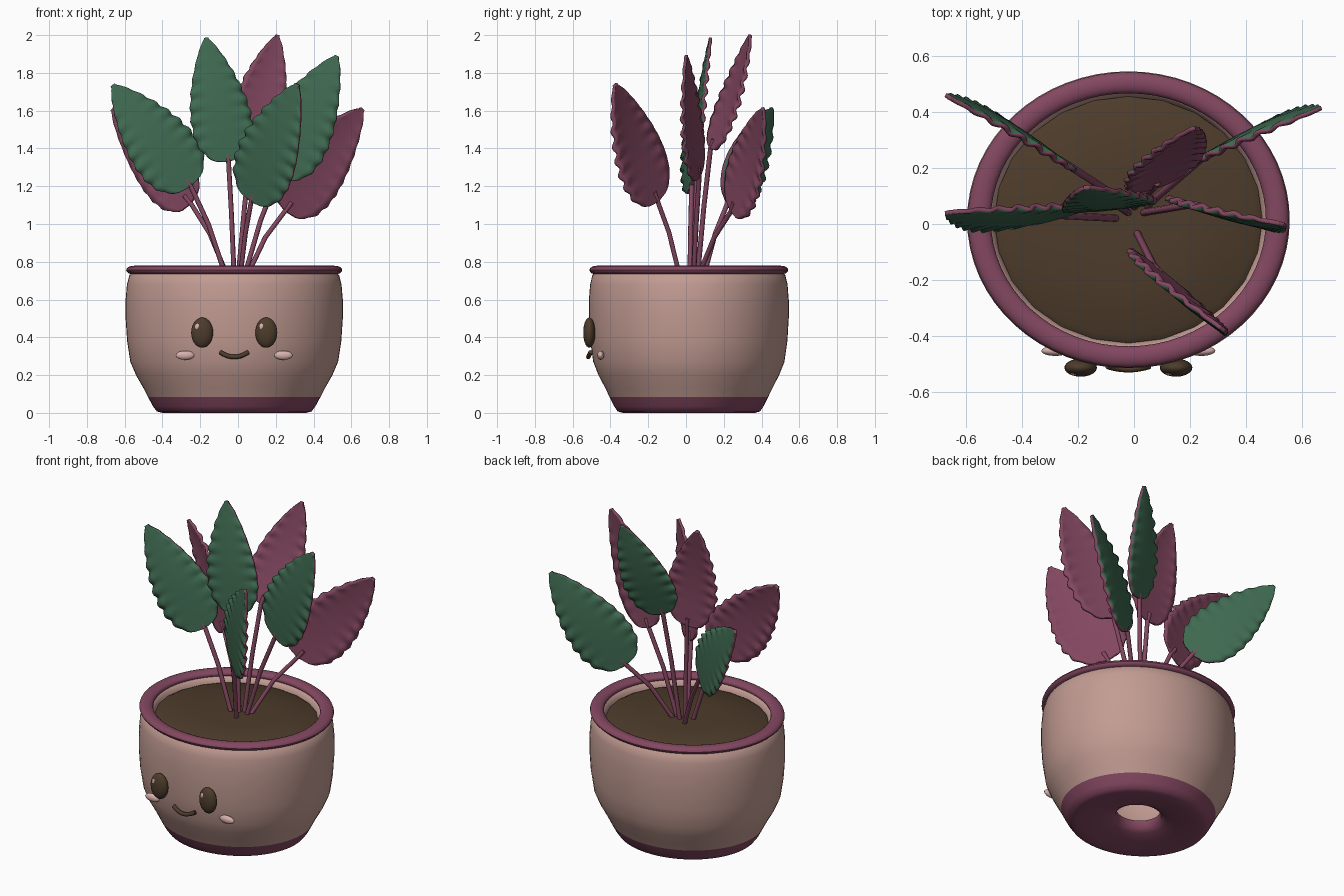
import bpy, bmesh
from math import sin, cos, pi
from mathutils import Vector

cube = bpy.data.objects.get("Cube")
if cube:
    bpy.data.objects.remove(cube, do_unlink=True)

CX, CY, SQUASH = -0.02, 0.015, 0.92   # pot centre and its oval depth


def material(name, rgb):
    m = bpy.data.materials.new(name)
    m.use_nodes = True
    m.diffuse_color = (*rgb, 1)
    node = next(n for n in m.node_tree.nodes if n.type == 'BSDF_PRINCIPLED')
    node.inputs["Base Color"].default_value = (*rgb, 1)
    node.inputs["Roughness"].default_value = 0.7
    return m


pink = material("dusty pink", (0.54, 0.33, 0.29))
plum = material("plum", (0.23, 0.064, 0.118))
green = material("leaf green", (0.05, 0.145, 0.083))
brown = material("dark brown", (0.075, 0.045, 0.024))
pale = material("pale pink", (0.68, 0.44, 0.42))


def add_object(name, bm, *mats):
    mesh = bpy.data.meshes.new(name)
    for f in bm.faces:
        f.smooth = True
    bm.to_mesh(mesh)
    bm.free()
    ob = bpy.data.objects.new(name, mesh)
    for m in mats:
        mesh.materials.append(m)
    bpy.context.collection.objects.link(ob)
    return ob


def grid_faces(bm, rows, wrap=False):
    for low, high in zip(rows, rows[1:]):
        n = len(low)
        for j in range(n if wrap else n - 1):
            k = (j + 1) % n
            bm.faces.new((low[j], low[k], high[k], high[j]))


def lathe(name, profile, mat, sides=64):
    bm = bmesh.new()
    rows = []
    for r, z in profile:
        angles = [2 * pi * i / sides for i in range(sides)]
        rows.append([bm.verts.new((CX + r * cos(a), CY + SQUASH * r * sin(a), z))
                     for a in angles])
    grid_faces(bm, rows, wrap=True)
    return add_object(name, bm, mat)


def ball(name, centre, radii, mat):
    bm = bmesh.new()
    bmesh.ops.create_uvsphere(bm, u_segments=24, v_segments=14, radius=1)
    bmesh.ops.scale(bm, vec=radii, verts=bm.verts)
    bmesh.ops.translate(bm, vec=centre, verts=bm.verts)
    return add_object(name, bm, mat)


def tube(name, points, radius, mat):
    cu = bpy.data.curves.new(name, 'CURVE')
    cu.dimensions = '3D'
    cu.bevel_depth = radius
    cu.bevel_resolution = 2
    cu.use_fill_caps = True
    sp = cu.splines.new('POLY')
    sp.points.add(len(points) - 1)
    for p, co in zip(sp.points, points):
        p.co = (*co, 1)
    sp.use_smooth = True
    cu.materials.append(mat)
    ob = bpy.data.objects.new(name, cu)
    bpy.context.collection.objects.link(ob)


# Pot: plum foot with drain hole, pink shell inside and out, plum rim
lathe("pot_foot", [(0.13, 0.09), (0.135, 0.05), (0.17, 0.03), (0.24, 0.015), (0.33, 0.003),
                   (0.38, 0), (0.41, 0.008), (0.43, 0.035), (0.457, 0.085)], plum)
lathe("pot_body", [(0.457, 0.085), (0.48, 0.13), (0.52, 0.2), (0.55, 0.27), (0.567, 0.38),
                   (0.575, 0.5), (0.575, 0.6), (0.568, 0.68), (0.555, 0.73), (0.53, 0.75),
                   (0.5, 0.75), (0.48, 0.72), (0.46, 0.64), (0.455, 0.4), (0.4, 0.16),
                   (0.3, 0.1), (0.13, 0.09)], pink)
lathe("pot_rim", [(0.531 + 0.041 * cos(a), 0.756 + 0.023 * sin(a))
                  for a in [2 * pi * i / 16 for i in range(17)]], plum)
lathe("soil", [(0.478, 0.71), (0.455, 0.722), (0.2, 0.73), (0.001, 0.73)], brown, 24)

# Face
for side, s in (("right", -1), ("left", 1)):
    x = CX + 0.17 * s
    ball(side + "_eye", (x, -0.512, 0.425), (0.058, 0.032, 0.08), brown)
    ball(side + "_eye_glint", (x - 0.024, -0.534, 0.455), (0.014, 0.006, 0.018), pale)
    ball(side + "_cheek", (CX + 0.26 * s, -0.452, 0.305), (0.05, 0.018, 0.024), pale)
tube("mouth", [(CX + 0.075 * u, -0.517 + 0.012 * u * u, 0.296 + 0.026 * u * u)
               for u in [i / 5 - 1 for i in range(11)]], 0.012, brown)


def leaf(name, root, base, tip, facing, half):
    """Wavy two-coloured blade on a bent stem; facing is the green side."""
    root, base, tip, n = map(Vector, (root, base, tip, facing))
    axis = tip - base
    a = axis.normalized()
    n = (n - a * n.dot(a)).normalized()
    w = a.cross(n)
    bm = bmesh.new()
    rows, steps, cols = [], 64, 10
    for i in range(steps + 1):
        t = i / steps
        wave = sin(2 * pi * 9 * t)
        width = half * max(0.02, sin(pi * t ** 0.6)) ** 0.7 * (1 + 0.035 * wave)
        row = []
        for j in range(cols + 1):
            s = 2 * j / cols - 1
            lift = 0.022 * sin(pi * t) * (1 - 0.5 * s * s) + 0.009 * wave * s ** 4 * sin(pi * t)
            row.append(bm.verts.new(base + axis * t + w * (s * width) + n * lift))
        rows.append(row)
    grid_faces(bm, rows)
    ob = add_object(name + "_leaf", bm, green, plum)
    mod = ob.modifiers.new("thickness", 'SOLIDIFY')
    mod.thickness = 0.016
    mod.offset = 0
    mod.material_offset = 1
    mod.material_offset_rim = 1
    bend = root.lerp(base, 0.5) + Vector((0, 0, 0.04))
    tube(name + "_stem", [root, bend, base, base + axis * 0.08], 0.013, plum)


# Foliage: stem root, blade base, tip, green side direction, half width
leaf("right", (-0.06, 0.02, 0.71), (-0.25, 0.03, 1.2), (-0.665, 0.04, 1.735), (0.1, -1, 0.25), 0.18)
leaf("back_right", (-0.05, 0.09, 0.71), (-0.25, 0.22, 1.11), (-0.665, 0.455, 1.61), (0.5, 0.87, 0.1), 0.17)
leaf("middle", (-0.02, 0.04, 0.71), (-0.05, 0.06, 1.33), (-0.17, 0.13, 1.985), (0.1, -1, 0.1), 0.16)
leaf("back", (0, 0.06, 0.71), (0.07, 0.13, 1.4), (0.21, 0.34, 2.0), (-0.35, 0.9, -0.2), 0.145)
leaf("left", (0.03, 0.04, 0.71), (0.21, 0.07, 1.25), (0.525, 0, 1.89), (-0.25, -1, 0.05), 0.18)
leaf("front", (0.01, -0.03, 0.71), (0.07, -0.15, 1.12), (0.315, -0.375, 1.74), (-0.63, -0.77, -0.05), 0.195)
leaf("back_left", (0.04, 0.06, 0.71), (0.25, 0.24, 1.07), (0.66, 0.41, 1.61), (-0.38, 0.92, 0.12), 0.18)
